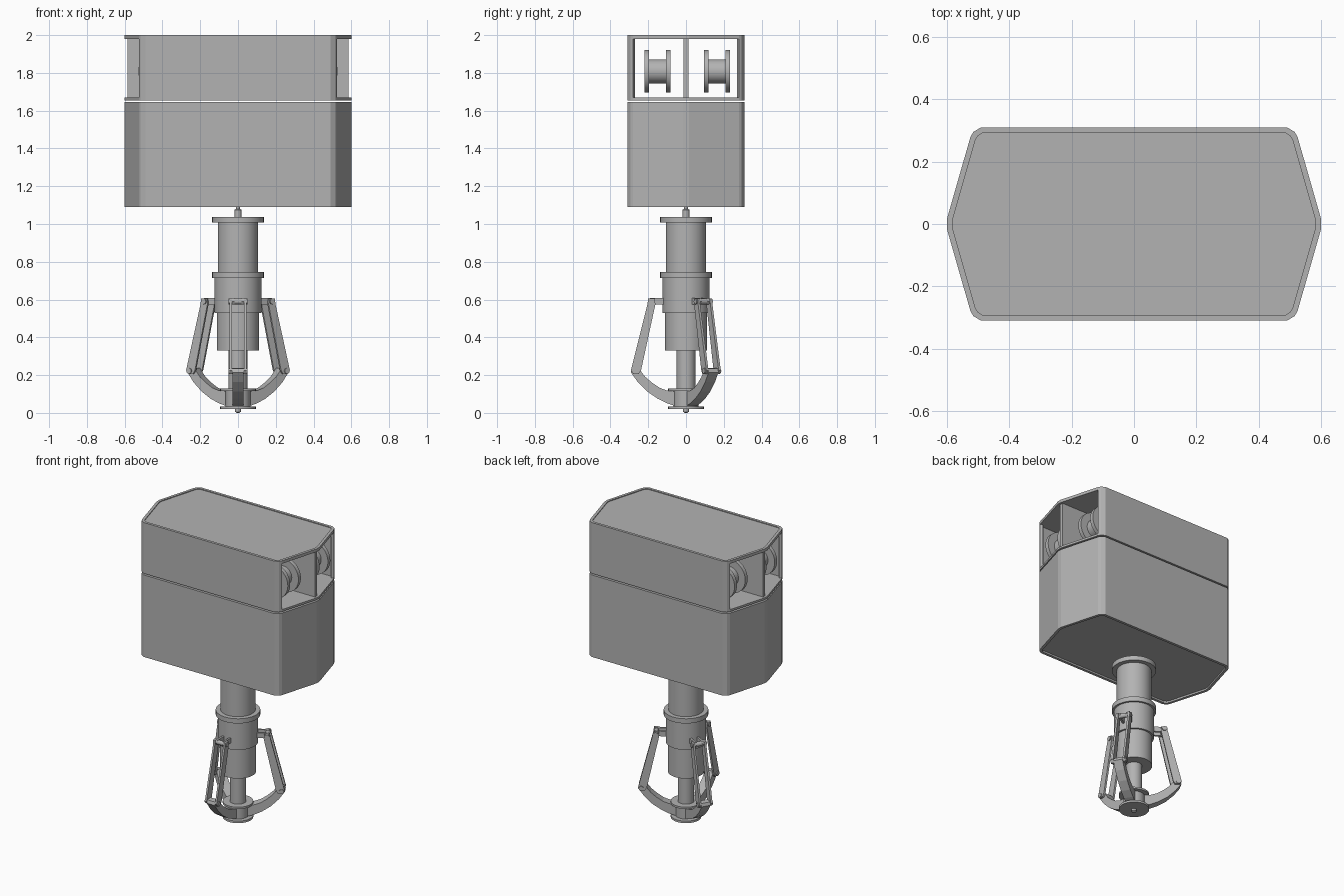
import bpy
import bmesh
from math import radians, cos, sin, pi
from mathutils import Matrix, Vector

if "Cube" in bpy.data.objects:
    bpy.data.objects.remove(bpy.data.objects["Cube"], do_unlink=True)

grey = bpy.data.materials.new("plain_grey")
grey.use_nodes = True
grey.diffuse_color = (0.45, 0.45, 0.45, 1)
grey.node_tree.nodes["Principled BSDF"].inputs["Base Color"].default_value = grey.diffuse_color


def skin(name, loops, matrix=Matrix(), smooth=False):
    """Bridge a stack of equal-sized point loops and cap both ends."""
    bm = bmesh.new()
    rings = [[bm.verts.new(p) for p in loop] for loop in loops]
    n = len(rings[0])
    for a, b in zip(rings, rings[1:]):
        for i in range(n):
            j = (i + 1) % n
            bm.faces.new((a[i], a[j], b[j], b[i]))
    bm.faces.new(rings[0][::-1])
    bm.faces.new(rings[-1])
    bmesh.ops.recalc_face_normals(bm, faces=bm.faces)
    bm.transform(matrix)
    mesh = bpy.data.meshes.new(name)
    bm.to_mesh(mesh)
    bm.free()
    mesh.materials.append(grey)
    ob = bpy.data.objects.new(name, mesh)
    bpy.context.collection.objects.link(ob)
    if smooth:
        bpy.ops.object.select_all(action='DESELECT')
        ob.select_set(True)
        bpy.context.view_layer.objects.active = ob
        bpy.ops.object.shade_smooth_by_angle(angle=radians(35))
    return ob


def lathe(name, profile, matrix=Matrix(), n=40):
    """Turn (radius, z) steps about the z axis."""
    loops = [[(r * cos(2 * pi * i / n), r * sin(2 * pi * i / n), z) for i in range(n)]
             for r, z in profile]
    return skin(name, loops, matrix, smooth=True)


def plan_loop(quarter, z):
    """Mirror a quarter outline into a full closed outline."""
    q = quarter
    pts = (q + [(-x, y) for x, y in q[::-1]] + [(-x, -y) for x, y in q]
           + [(x, -y) for x, y in q[::-1]])
    return [(x, y, z) for x, y in pts]


OUTER = [(0.6, 0.015), (0.524, 0.28), (0.515, 0.295), (0.49, 0.31)]
INNER = [(0.582, 0.012), (0.508, 0.27), (0.5, 0.283), (0.485, 0.292)]


def housing(name, z0, z1, low, high):
    """Chamfered slab with a rim of given depth below and above."""
    steps = [(INNER, z0), (OUTER, z0), (OUTER, z1), (INNER, z1)]
    if low:
        steps.insert(0, (INNER, z0 + low))
    if high:
        steps.append((INNER, z1 - high))
    return skin(name, [plan_loop(o, z) for o, z in steps])


# Lower housing, and floor and roof of the open upper housing
housing("lower_housing", 1.09, 1.645, 0.012, 0.006)
housing("upper_floor", 1.655, 1.669, 0, 0)
housing("upper_roof", 1.98, 2.0, 0, 0.005)

# Upper walls: long sides with bent ends, and a centre divider
half = OUTER[1:] + [(-x, y) for x, y in OUTER[:0:-1]]
half += [(-x, y) for x, y in INNER[1:]] + INNER[:0:-1]
for name, s in (("front_wall", -1), ("back_wall", 1)):
    skin(name, [[(x, s * y, z) for x, y in half] for z in (1.667, 1.983)])
divider = [(0.585, 0.012), (-0.585, 0.012), (-0.585, -0.012), (0.585, -0.012)]
skin("centre_divider", [[(x, y, z) for x, y in divider] for z in (1.667, 1.983)])

# Cable spools, two at each end
for sx, side in ((-1, "right"), (1, "left")):
    for y, end in ((-0.151, "front"), (0.164, "back")):
        place = Matrix.Translation((sx * 0.415, y, 1.808)) @ Matrix.Rotation(pi / 2, 4, 'X')
        lathe(f"{side}_{end}_spool",
              [(0.113, -0.07), (0.113, -0.044), (0.063, -0.044),
               (0.063, 0.044), (0.113, 0.044), (0.113, 0.07)], place)

# Cable, stepped claw body and hub
lathe("cable", [(0.018, 1.03), (0.018, 1.075), (0.011, 1.08), (0.011, 1.105)], n=16)
lathe("claw_body",
      [(0.112, 0.33), (0.112, 0.53), (0.124, 0.53), (0.124, 0.715), (0.137, 0.715),
       (0.137, 0.747), (0.107, 0.747), (0.107, 1.007), (0.137, 1.007), (0.137, 1.038)])
lathe("stem", [(0.05, 0.12), (0.05, 0.335)])
lathe("hub", [(0.006, 0), (0.015, 0.006), (0.015, 0.02), (0.094, 0.02), (0.094, 0.034),
              (0.065, 0.034), (0.065, 0.115), (0.094, 0.115), (0.094, 0.128), (0.05, 0.128)])

# Claw arms: profiles are (radius, z), thickness runs sideways
TOP_PIN, LOW_PIN = (0.183, 0.59), (0.272, 0.222)
LINK = [(0.165, 0.605), (0.2, 0.605), (0.204, 0.575), (0.292, 0.225), (0.28, 0.207),
        (0.25, 0.207), (0.238, 0.225), (0.162, 0.575)]
LUG = [(0.1, 0.573), (0.19, 0.573), (0.2, 0.59), (0.19, 0.607), (0.1, 0.607)]
CLAW = [(0.285, 0.235), (0.292, 0.215), (0.255, 0.163), (0.205, 0.113), (0.15, 0.075),
        (0.1, 0.051), (0.06, 0.038), (0.06, 0.114), (0.1, 0.118), (0.14, 0.133),
        (0.18, 0.16), (0.215, 0.19), (0.24, 0.222), (0.25, 0.238)]


def plate(name, profile, t0, t1, turn):
    return skin(name, [[(r, t, z) for r, z in profile] for t in (t0, t1)], turn)


for k, name in enumerate(("front", "left", "right")):
    turn = Matrix.Rotation(radians(-90 + 120 * k), 4, 'Z')
    for s, side in ((-1, "first"), (1, "second")):
        plate(f"{name}_{side}_link", LINK, s * 0.031, s * 0.044, turn)
        plate(f"{name}_{side}_lug", LUG, s * 0.018, s * 0.031, turn)
    plate(f"{name}_claw", CLAW, -0.03, 0.03, turn)
    for (r, z), where in ((TOP_PIN, "upper"), (LOW_PIN, "lower")):
        spin = turn @ Matrix.Translation(Vector((r, 0, z))) @ Matrix.Rotation(pi / 2, 4, 'X')
        lathe(f"{name}_{where}_pin", [(0.015, -0.05), (0.015, 0.05)], spin, n=16)
